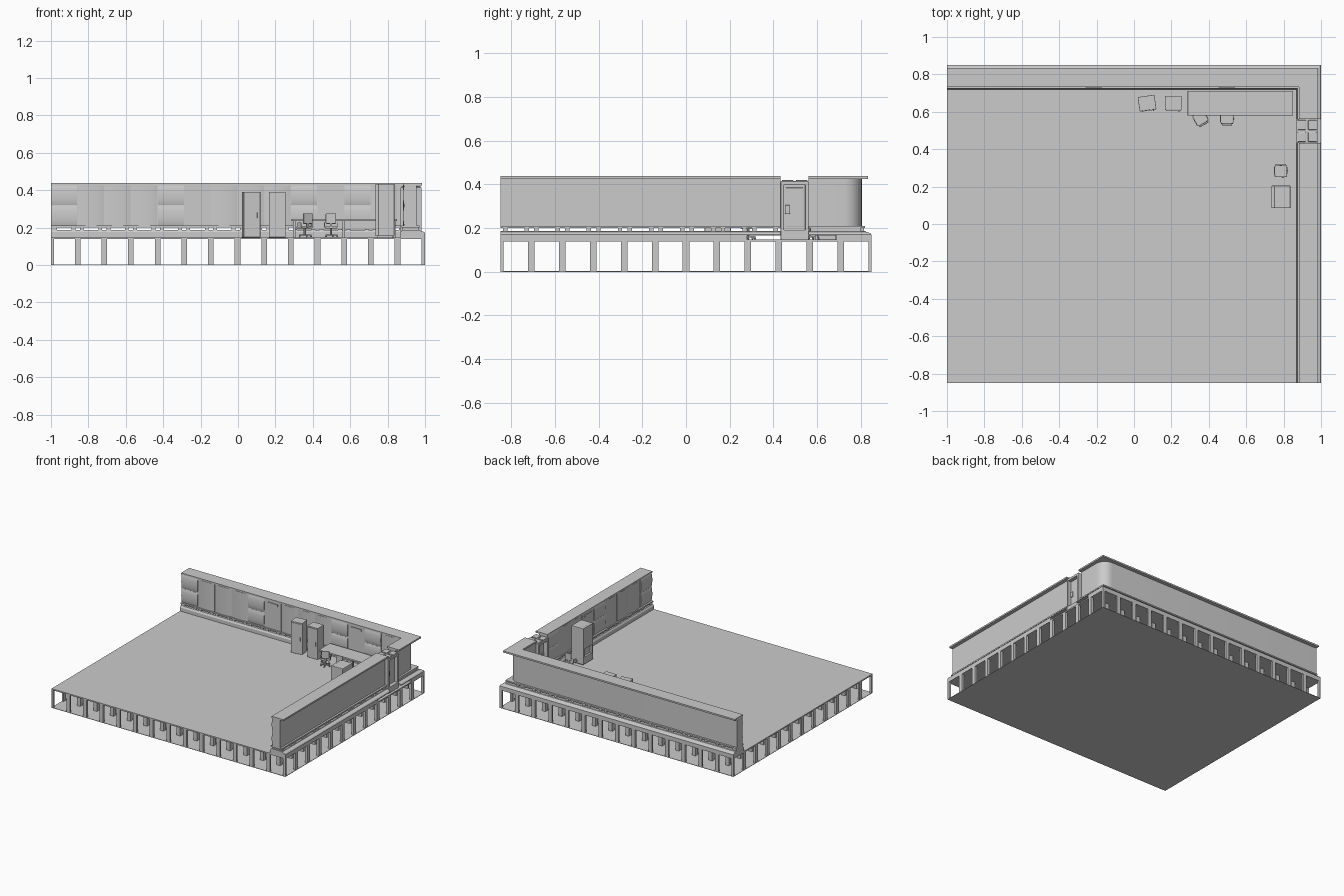
import bpy, bmesh, math
from mathutils import Matrix, Vector

if "Cube" in bpy.data.objects:
    bpy.data.objects.remove(bpy.data.objects["Cube"], do_unlink=True)

grey = bpy.data.materials.new("plain_grey")
grey.use_nodes = True
colour = (0.6, 0.6, 0.6, 1)
grey.diffuse_color = colour
grey.node_tree.nodes["Principled BSDF"].inputs["Base Color"].default_value = colour

W, D = 1.0, 0.85        # half width and half depth
FLOOR = 0.148           # walking surface
STEP = 0.1425           # spacing of posts and wall panels


def finish(name, bm, bevel=0.0, smooth=False):
    bmesh.ops.recalc_face_normals(bm, faces=bm.faces[:])
    mesh = bpy.data.meshes.new(name)
    bm.to_mesh(mesh)
    bm.free()
    ob = bpy.data.objects.new(name, mesh)
    bpy.context.collection.objects.link(ob)
    mesh.materials.append(grey)
    if bevel:
        mod = ob.modifiers.new("soft_edges", "BEVEL")
        mod.width, mod.segments = bevel, 2
    if smooth:
        bpy.ops.object.select_all(action="DESELECT")
        ob.select_set(True)
        bpy.context.view_layer.objects.active = ob
        bpy.ops.object.shade_smooth_by_angle(angle=math.radians(35))
    return ob


def add_box(bm, x0, x1, y0, y1, z0, z1):
    size = Matrix.Diagonal((x1 - x0, y1 - y0, z1 - z0, 1))
    mid = Matrix.Translation(((x0 + x1) / 2, (y0 + y1) / 2, (z0 + z1) / 2))
    bmesh.ops.create_cube(bm, size=1, matrix=mid @ size)


def boxes(name, *dims, bevel=0.0, at=(0, 0, 0), turn=0):
    bm = bmesh.new()
    for d in dims:
        add_box(bm, *d)
    ob = finish(name, bm, bevel)
    ob.location = at
    ob.rotation_euler.z = math.radians(turn)
    return ob


def loft(bm, rings):
    """Closed solid through matching rings of points."""
    rows = [[bm.verts.new(p) for p in ring] for ring in rings]
    n = len(rows[0])
    for a, b in zip(rows, rows[1:]):
        for i in range(n):
            bm.faces.new((a[i], a[(i + 1) % n], b[(i + 1) % n], b[i]))
    bm.faces.new(rows[0])
    bm.faces.new(rows[-1])


def sweep_corner(name, profile, y_end, radius=0.0):
    """Profile (inset, height) run along the back and round the corner."""
    rings = [[(-W, D - d, z) for d, z in profile]]
    for i in range(9 if radius else 1):
        a = math.pi / 2 * (1 - i / 8)
        ca, sa = (math.cos(a), math.sin(a)) if radius else (1, 1)
        rings.append([(W - radius + (radius - d) * ca, D - radius + (radius - d) * sa, z)
                      for d, z in profile])
    rings.append([(W - d, y_end, z) for d, z in profile])
    bm = bmesh.new()
    loft(bm, rings)
    return finish(name, bm, smooth=bool(radius))


def sweep_side(name, profile, y0, y1):
    bm = bmesh.new()
    loft(bm, [[(W - d, y, z) for d, z in profile] for y in (y0, y1)])
    return finish(name, bm)


def rect(d0, d1, z0, z1):
    return [(d0, z0), (d0, z1), (d1, z1), (d1, z0)]


# Raised floor on a grid of posts over a ground sheet
boxes("floor", (-W, W, -D, D, 0.138, FLOOR))
boxes("ground_sheet", (-W, W, -D, D, 0, 0.003))
bm = bmesh.new()
for i in range(15):
    for j in range(13):
        x, y, h = -W + STEP * i, -D + 2 * D / 12 * j, 0.015
        add_box(bm, max(x - h, -W), min(x + h, W), max(y - h, -D), min(y + h, D), 0.002, 0.139)
finish("floor_posts", bm)

# Wall base, lifted clear of the floor on both sides of the door
DOOR0, DOOR1 = 0.433, 0.562
top = [(0, 0.17), (0.006, 0.177), (0.028, 0.184), (0.03, 0.188), (0.122, 0.188), (0.13, 0.175)]
full = [(0, 0.145)] + top + [(0.13, 0.145)]
lifted = [(0, 0.166)] + top + [(0.13, 0.166)]
sweep_corner("back_base", full, 0.69)
sweep_side("corner_base", lifted, DOOR1, 0.69)
sweep_side("side_base", full, -D, 0.28)
sweep_side("side_base_lifted", lifted, 0.28, DOOR0)

# Ledge, wall core and overhanging cap
for part, prof, r in (("ledge", rect(0.03, 0.125, 0.2, 0.21), 0),
                      ("wall", rect(0.045, 0.11, 0.208, 0.428), 0.125),
                      ("cap", rect(0.017, 0.117, 0.426, 0.438), 0)):
    sweep_corner("back_" + part, prof, DOOR1, r)
    sweep_side("side_" + part, prof, -D, DOOR0)

# Brackets between base and ledge
bm = bmesh.new()
for i in range(14):
    for s in (-0.022, 0.022):
        x = min(max(-W + STEP * i + s, -W + 0.01), 0.87)
        add_box(bm, x - 0.01, x + 0.01, D - 0.12, D - 0.035, 0.186, 0.202)
        y = -D + STEP * i + s
        if -D < y < DOOR0 - 0.01:
            add_box(bm, W - 0.12, W - 0.035, y - 0.01, y + 0.01, 0.186, 0.202)
add_box(bm, W - 0.12, W - 0.035, 0.57, 0.8, 0.186, 0.202)
finish("wall_brackets", bm)


# Bulging inner wall panels: tall, stacked in two, or flat with a slot
def back_point(t, d, z):
    return (t, D - d, z)


def side_point(t, d, z):
    return (W - d, t, z)


def bulge(bm, point, t0, t1, z0, z1, stacked):
    lo, hi = (z0, z1) if stacked else (t0, t1)
    curve = [(lo, 0.108), (hi, 0.108)]
    for i in range(9):
        u = 1 - i / 8
        curve.append((lo + (hi - lo) * u, 0.111 + 0.007 * math.sin(math.pi * u) ** 0.6))
    if stacked:
        loft(bm, [[point(t, d, s) for s, d in curve] for t in (t0, t1)])
    else:
        loft(bm, [[point(s, d, z) for s, d in curve] for z in (z0, z1)])


def panels(name, point, start, kinds):
    bm = bmesh.new()
    for i, kind in enumerate(kinds):
        t0 = start + STEP * i + 0.002
        t1 = t0 + STEP - 0.004
        if kind == "s":
            bulge(bm, point, t0, t1, 0.21, 0.317, True)
            bulge(bm, point, t0, t1, 0.32, 0.425, True)
        elif kind == "t":
            bulge(bm, point, t0, t1, 0.21, 0.425, False)
        else:
            for a, b, z0, z1, d in ((t0, t1, 0.21, 0.425, 0.114),
                                    (t0 + 0.025, t1 - 0.025, 0.397, 0.411, 0.119)):
                loft(bm, [[point(a, e, z), point(b, e, z), point(b, 0.108, z), point(a, 0.108, z)]
                          for z in (z0, z1) for e in (d,)])
    finish(name, bm, smooth=True)


panels("back_panels", back_point, -W, "stttsfttssfst"[:8] + "tsfst")
panels("side_panels", side_point, -D, "stttsftts")

# Door frame, leaf and handle
yc = (DOOR0 + DOOR1) / 2
boxes("door_frame", (0.868, 0.982, DOOR0, DOOR0 + 0.016, 0.142, 0.415),
      (0.868, 0.982, DOOR1 - 0.016, DOOR1, 0.142, 0.415),
      (0.868, 0.982, DOOR0, DOOR1, 0.397, 0.415),
      (0.868, 0.982, DOOR0, DOOR1, 0.142, 0.192), bevel=0.004)
boxes("door_leaf", (0.905, 0.955, DOOR0 + 0.012, DOOR1 - 0.012, 0.18, 0.4))
boxes("door_inset", *[(x, x + 0.004, DOOR0 + 0.024, DOOR1 - 0.024, 0.205, 0.385)
                      for x in (0.902, 0.954)], bevel=0.002)
boxes("door_handles", *[(x, x + 0.01, 0.453, 0.477, 0.265, 0.305)
                        for x in (0.895, 0.957)], bevel=0.003)
boxes("door_top_pads", *[(x, x + 0.046, y, y + 0.052, 0.413, 0.421)
                         for x in (0.874, 0.931) for y in (yc - 0.058, yc + 0.006)], bevel=0.003)

# Lockers
for name, x, turn in (("left_locker", 0.07, 8), ("right_locker", 0.21, 0)):
    boxes(name, (-0.045, 0.045, -0.036, 0.04, FLOOR, 0.39), bevel=0.002, at=(x, 0.645, 0), turn=turn)
    boxes(name + "_door", (-0.04, 0.04, -0.04, -0.035, FLOOR + 0.01, 0.383),
          (0.027, 0.032, -0.045, -0.039, 0.25, 0.28), at=(x, 0.645, 0), turn=turn)

# Long desk
boxes("desk_top", (0.287, 0.85, 0.58, 0.712, 0.235, 0.247), bevel=0.002)
boxes("desk_legs", *[(x, x + 0.012, y, y + 0.012, FLOOR, 0.236)
                     for x in (0.295, 0.56, 0.83) for y in (0.59, 0.69)])
boxes("desk_rail", (0.295, 0.84, 0.694, 0.7, 0.19, 0.236))


# Swivel chairs
def chair(name, x, y, turn):
    at = (x, y, 0)
    boxes(name + "_seat", (-0.033, 0.033, -0.028, 0.035, 0.195, 0.206), bevel=0.004, at=at, turn=turn)
    boxes(name + "_back", (-0.028, 0.028, -0.037, -0.027, 0.22, 0.276), bevel=0.004, at=at, turn=turn)
    boxes(name + "_arms", (-0.006, 0.006, -0.034, -0.026, 0.198, 0.225),
          (-0.036, -0.031, -0.02, 0.018, 0.2, 0.226), (0.031, 0.036, -0.02, 0.018, 0.2, 0.226),
          at=at, turn=turn)
    bm = bmesh.new()
    bmesh.ops.create_cone(bm, cap_ends=True, segments=10, radius1=0.006, radius2=0.006, depth=0.04,
                          matrix=Matrix.Translation((0, 0, 0.177)))
    for i in range(5):
        spin = Matrix.Rotation(math.tau * i / 5, 4, "Z")
        bmesh.ops.create_cube(bm, size=1, matrix=spin @ Matrix.Translation((0.018, 0, 0.16))
                              @ Matrix.Diagonal((0.034, 0.007, 0.007, 1)))
        bmesh.ops.create_uvsphere(bm, u_segments=8, v_segments=6, radius=0.005,
                                  matrix=Matrix.Translation(spin @ Vector((0.033, 0, 0.153))))
    finish(name + "_stand", bm).location = at


chair("left_chair", 0.357, 0.562, 30)
chair("middle_chair", 0.497, 0.563, 0)
chair("side_chair", 0.785, 0.285, 180)

# Tall cabinet with a recess on its inner side
boxes("tall_cabinet", (0.75, 0.836, 0.085, 0.205, 0.155, 0.434),
      (0.735, 0.752, 0.085, 0.205, 0.27, 0.434), (0.735, 0.752, 0.085, 0.205, 0.155, 0.21),
      (0.735, 0.752, 0.085, 0.1, 0.2, 0.28), (0.735, 0.752, 0.19, 0.205, 0.2, 0.28), bevel=0.003)
boxes("cabinet_plinth", (0.745, 0.826, 0.095, 0.195, FLOOR, 0.157))
